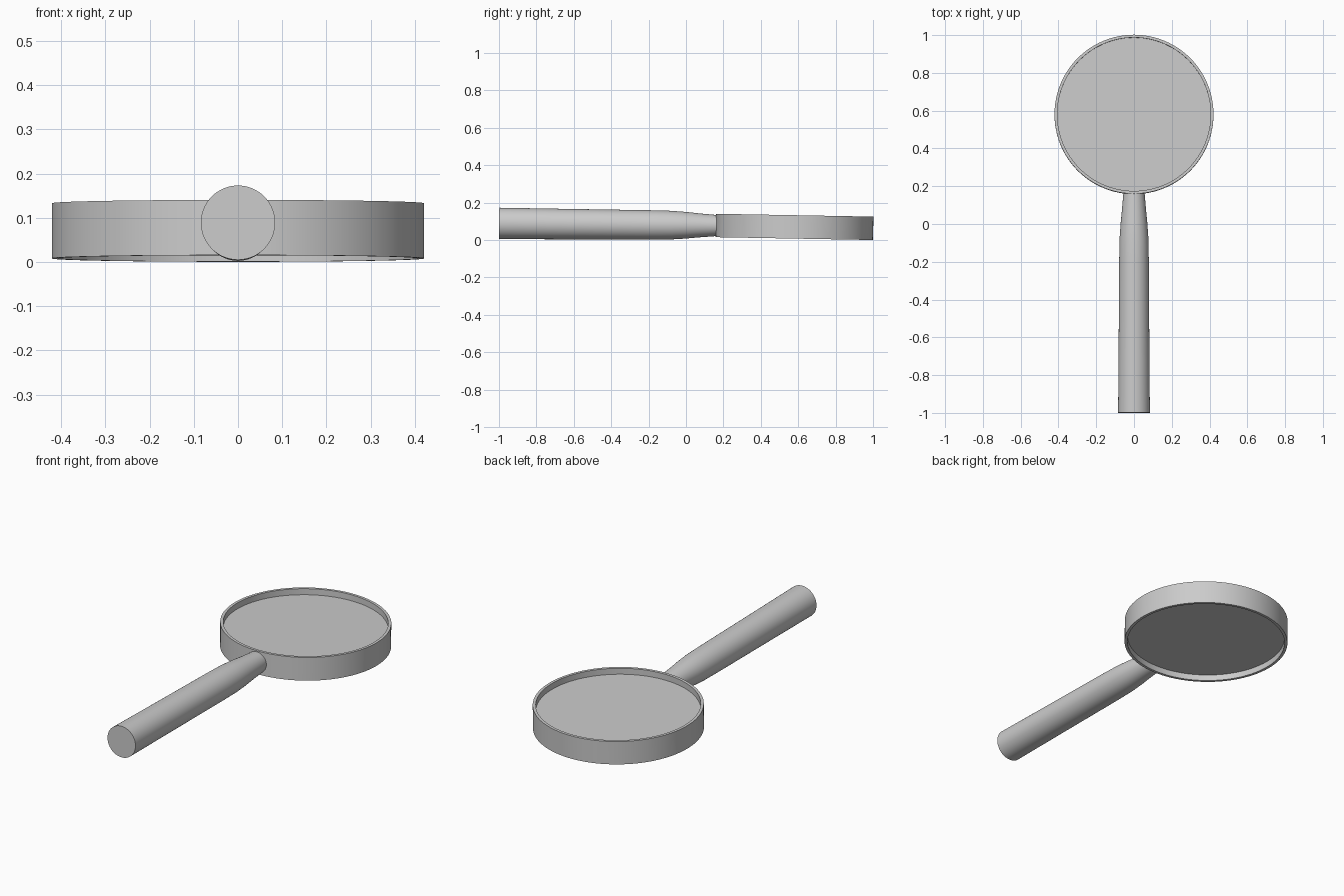
import bpy, bmesh, math
from mathutils import Matrix

if "Cube" in bpy.data.objects:
    bpy.data.objects.remove(bpy.data.objects["Cube"])

SEGS = 96


def revolve(name, profile, matrix, closed=False, segs=SEGS):
    """Revolve (radius, height) points about local z, then place the part."""
    bm = bmesh.new()
    rings = []
    for r, h in profile:
        rings.append([bm.verts.new((r * math.cos(2 * math.pi * i / segs),
                                    r * math.sin(2 * math.pi * i / segs), h))
                      for i in range(segs)])
    pairs = list(zip(rings, rings[1:]))
    if closed:
        pairs.append((rings[-1], rings[0]))
    else:
        bm.faces.new(rings[0][::-1])
        bm.faces.new(rings[-1])
    for a, b in pairs:
        for i in range(segs):
            j = (i + 1) % segs
            bm.faces.new((a[i], a[j], b[j], b[i]))
    bmesh.ops.recalc_face_normals(bm, faces=bm.faces)
    mesh = bpy.data.meshes.new(name)
    bm.to_mesh(mesh)
    bm.free()
    ob = bpy.data.objects.new(name, mesh)
    bpy.context.collection.objects.link(ob)
    ob.matrix_world = matrix
    bpy.ops.object.select_all(action='DESELECT')
    ob.select_set(True)
    bpy.context.view_layer.objects.active = ob
    bpy.ops.object.shade_smooth_by_angle(angle=math.radians(30))
    return ob


# The head dips slightly towards its far edge
head = Matrix.Translation((0, 0.58, 0.0705)) @ Matrix.Rotation(-0.018, 4, 'X')

# Frame around the lens: thin open band
revolve("frame", [(0.421, -0.0625), (0.421, 0.0625),
                  (0.406, 0.0625), (0.406, -0.0625)], head, closed=True)

# Lens: flat disc recessed from both rims
revolve("lens", [(0.4065, -0.030), (0.4065, 0.030)], head)

# Handle: tapered round grip narrowing into the frame
grip = (Matrix.Translation((0, -0.9992, 0.089))
        @ Matrix.Rotation(-math.pi / 2 - 0.0097, 4, 'X'))
revolve("handle", [(0.084, 0.0), (0.081, 0.40), (0.0785, 0.80), (0.0765, 0.92),
                   (0.071, 1.0), (0.064, 1.07), (0.056, 1.167)], grip, segs=64)
